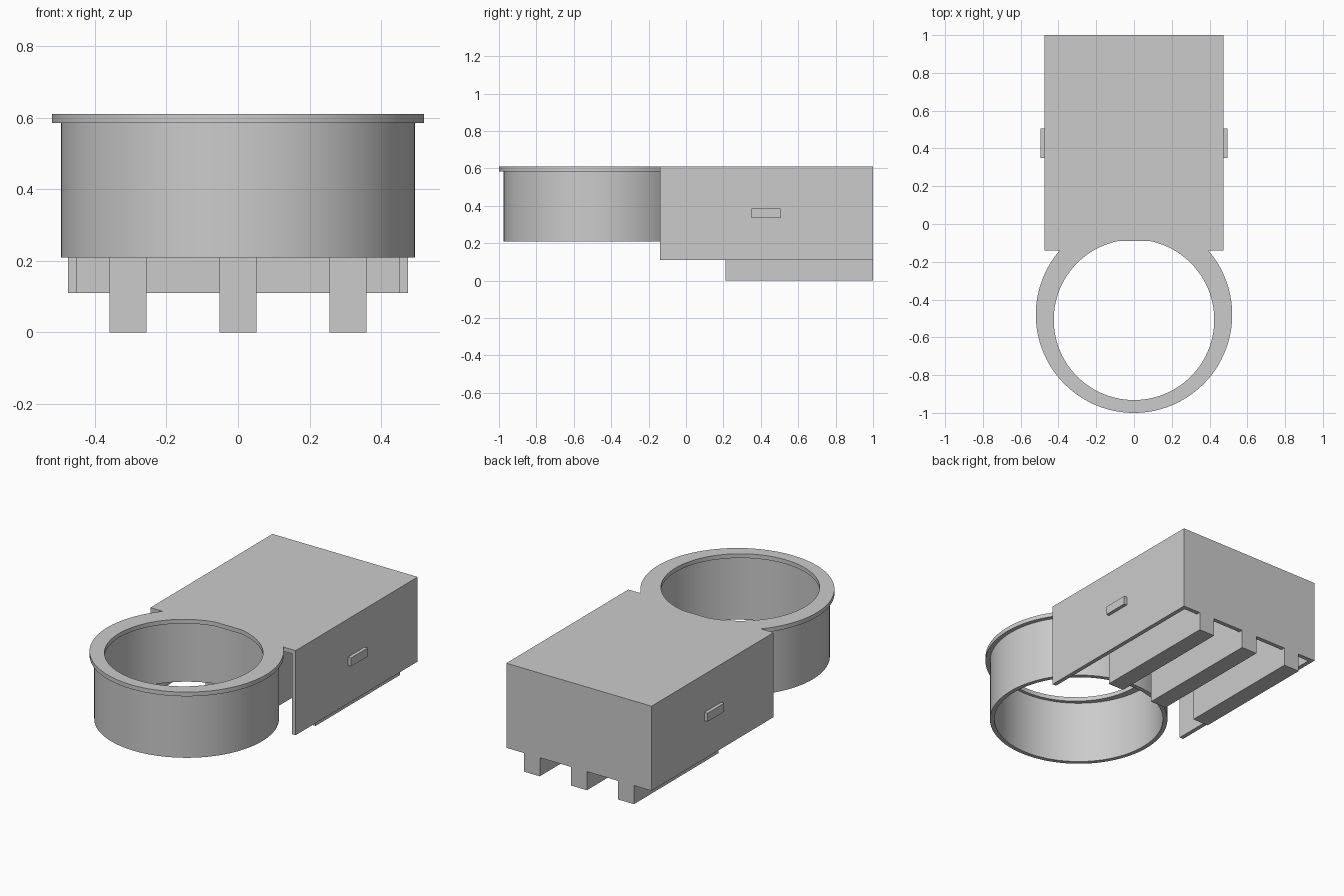
import bpy, bmesh, math

cube = bpy.data.objects.get("Cube")
if cube:
    bpy.data.objects.remove(cube, do_unlink=True)

# Single plain plastic colour
grey = bpy.data.materials.new("light_grey_plastic")
grey.use_nodes = True
GREY = (0.6, 0.6, 0.6, 1.0)
grey.diffuse_color = GREY
grey.node_tree.nodes["Principled BSDF"].inputs["Base Color"].default_value = GREY

# Shared dimensions
HALF_W, WALL = 0.475, 0.025
FRONT, BACK = -0.14, 1.0
TOP, UNDER, SKIRT = 0.61, 0.585, 0.11
RING_Y, FLANGE_R = -0.48, 0.52
HOLE_Y, HOLE_R, HOLE_FLAT = -0.507, 0.425, -0.09
STEPS = 96


def arc(cy, r, start, end, n):
    """Points along an arc about x = 0."""
    return [(r * math.cos(start + (end - start) * i / n),
             cy + r * math.sin(start + (end - start) * i / n)) for i in range(n + 1)]


def extrude_loops(name, loops, to_3d, offset):
    """Fill flat outlines (the later ones are holes) and give them thickness."""
    bm = bmesh.new()
    edges = []
    for loop in loops:
        verts = [bm.verts.new(to_3d(a, b)) for a, b in loop]
        edges += [bm.edges.new((verts[i - 1], verts[i])) for i in range(len(verts))]
    if len(loops) == 1:
        bm.faces.new(bm.verts[:])
    else:
        bmesh.ops.triangle_fill(bm, edges=edges, use_beauty=True)
    grown = bmesh.ops.extrude_face_region(bm, geom=bm.faces[:], use_keep_orig=True)
    moved = [g for g in grown["geom"] if isinstance(g, bmesh.types.BMVert)]
    bmesh.ops.translate(bm, verts=moved, vec=offset)
    bmesh.ops.recalc_face_normals(bm, faces=bm.faces)
    mesh = bpy.data.meshes.new(name)
    bm.to_mesh(mesh)
    bm.free()
    mesh.materials.append(grey)
    mesh.shade_smooth()
    mesh.set_sharp_from_angle(angle=math.radians(30))
    obj = bpy.data.objects.new(name, mesh)
    bpy.context.collection.objects.link(obj)
    return obj


def box(name, x0, x1, y0, y1, z0, z1):
    return extrude_loops(name, [[(x0, y0), (x1, y0), (x1, y1), (x0, y1)]],
                         lambda a, b: (a, b, z0), (0, 0, z1 - z0))


# Top plate: rectangular lid running into the round flange, with the opening
meet = math.asin((FRONT - RING_Y) / FLANGE_R)
outline = [(HALF_W, FRONT), (HALF_W, BACK), (-HALF_W, BACK), (-HALF_W, FRONT)]
outline += arc(RING_Y, FLANGE_R, math.pi - meet, 2 * math.pi + meet, STEPS)
flat = math.asin((HOLE_FLAT - HOLE_Y) / HOLE_R)
opening = arc(HOLE_Y, HOLE_R, math.pi - flat, 2 * math.pi + flat, STEPS)
extrude_loops("top_plate", [outline, opening],
              lambda a, b: (a, b, UNDER), (0, 0, TOP - UNDER))

# Round holder sleeve under the flange
circles = [arc(RING_Y, r, 0, 2 * math.pi, STEPS)[:-1] for r in (0.495, 0.47)]
extrude_loops("holder_sleeve", circles,
              lambda a, b: (a, b, 0.21), (0, 0, UNDER - 0.21))

# Housing walls, open below and in front, with a small catch on each side
for side, s in (("left", 1), ("right", -1)):
    inner, outer = s * (HALF_W - WALL), s * HALF_W
    box(side + "_wall", inner, outer, FRONT, BACK, SKIRT, UNDER)
    box(side + "_catch", outer, s * 0.495, 0.35, 0.505, 0.335, 0.385)
box("back_wall", WALL - HALF_W, HALF_W - WALL, BACK - WALL, BACK, SKIRT, UNDER)

# Three long ribs, stepped at the back to sit under the back wall
profile = [(0.21, 0), (BACK, 0), (BACK, SKIRT), (BACK - WALL, SKIRT),
           (BACK - WALL, UNDER), (0.21, UNDER)]
for label, x in (("right", -0.308), ("middle", 0), ("left", 0.308)):
    extrude_loops(label + "_rib", [profile],
                  lambda a, b: (x - 0.052, a, b), (0.104, 0, 0))
